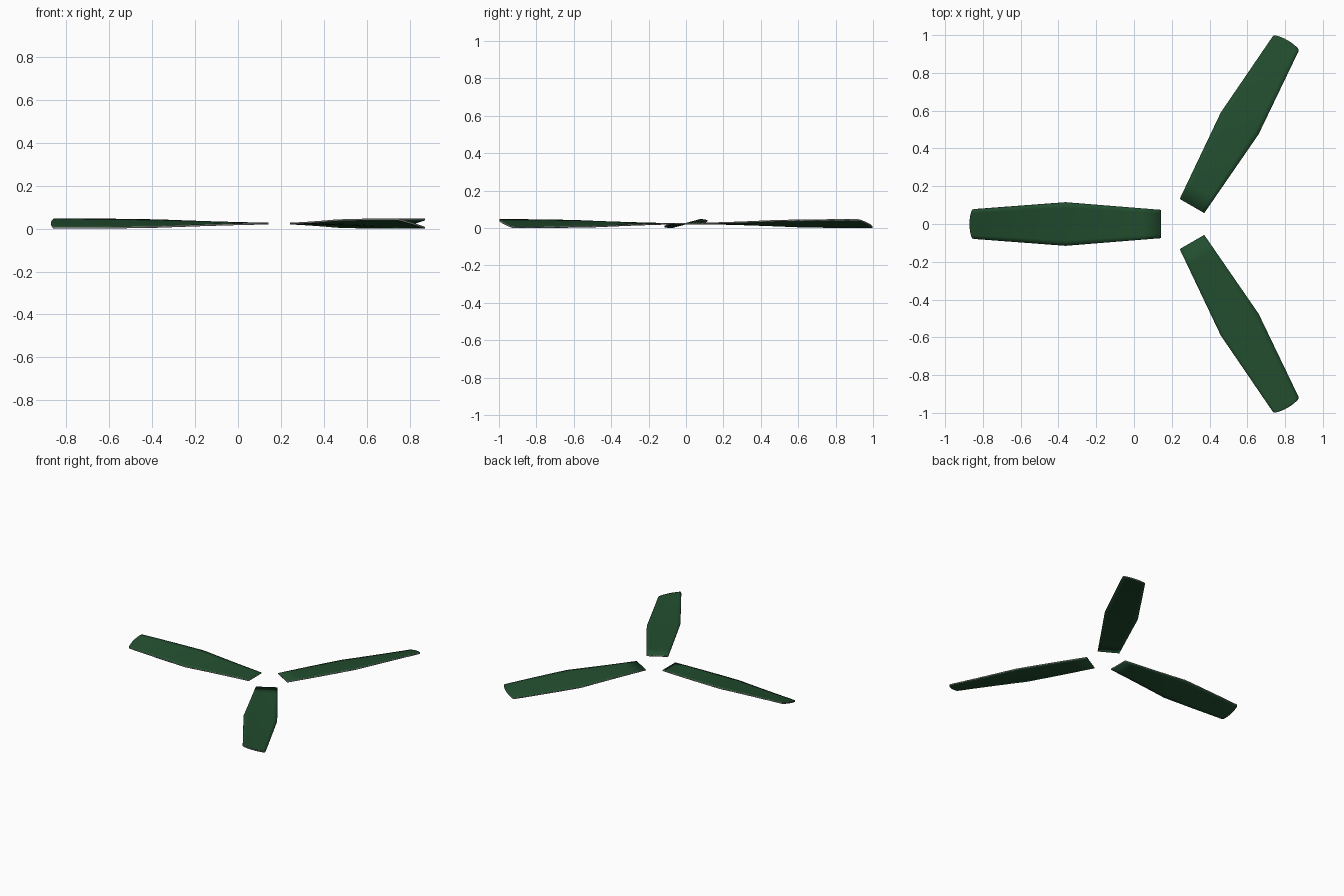
import bpy, bmesh
from math import sin, cos, radians
from mathutils import Matrix, Vector

if "Cube" in bpy.data.objects:
    bpy.data.objects.remove(bpy.data.objects["Cube"])


def material(name, color):
    m = bpy.data.materials.new(name)
    m.use_nodes = True
    m.diffuse_color = color
    m.node_tree.nodes["Principled BSDF"].inputs["Base Color"].default_value = color
    return m


green = material("dark green", (0.016, 0.075, 0.028, 1))
grey = material("edge grey", (0.18, 0.19, 0.18, 1))

HUB = Vector((0.252, 0, 0.0235))
ROOT, MID, TIP = 0.11, 0.615, 1.10
ACROSS = 8


def half_width(r):
    # Widest in the middle, tapering evenly to both ends
    if r < MID:
        return 0.075 + 0.04 * (r - ROOT) / (MID - ROOT)
    return 0.115 - 0.037 * (r - MID) / (TIP - MID)


def blade(name, angle):
    # Stations along the blade: radius, half width, bow of the row
    stations = [(r, half_width(r), 0) for r in
                [ROOT + (MID - ROOT) * i / 5 for i in range(5)] +
                [MID + (TIP - MID) * i / 5 for i in range(6)]]
    stations += [(1.114, 0.075, 0.006), (1.123, 0.068, 0.01)]
    bm = bmesh.new()
    rows = []
    for r, w, bow in stations:
        twist = radians(15) * (r - ROOT) / (TIP - ROOT)
        row = []
        for j in range(ACROSS + 1):
            t = 2 * j / ACROSS - 1
            row.append(bm.verts.new((r - bow * t * t, t * w, -t * w * sin(twist))))
        rows.append(row)
    for a, b in zip(rows, rows[1:]):
        for j in range(ACROSS):
            bm.faces.new((a[j], b[j], b[j + 1], a[j + 1]))
    bm.transform(Matrix.Translation(HUB) @ Matrix.Rotation(radians(angle), 4, "Z"))
    mesh = bpy.data.meshes.new(name)
    bm.to_mesh(mesh)
    bm.free()
    ob = bpy.data.objects.new(name, mesh)
    bpy.context.collection.objects.link(ob)
    mesh.materials.append(green)
    mesh.materials.append(grey)
    # Thin sheet with a grey rim
    solid = ob.modifiers.new("thickness", "SOLIDIFY")
    solid.thickness = 0.008
    solid.offset = 0
    solid.material_offset_rim = 1
    bpy.ops.object.select_all(action="DESELECT")
    ob.select_set(True)
    bpy.context.view_layer.objects.active = ob
    bpy.ops.object.shade_smooth_by_angle(angle=radians(30))


for name, angle in (("back_blade", 60), ("right_blade", 180), ("front_blade", 300)):
    blade(name, angle)
